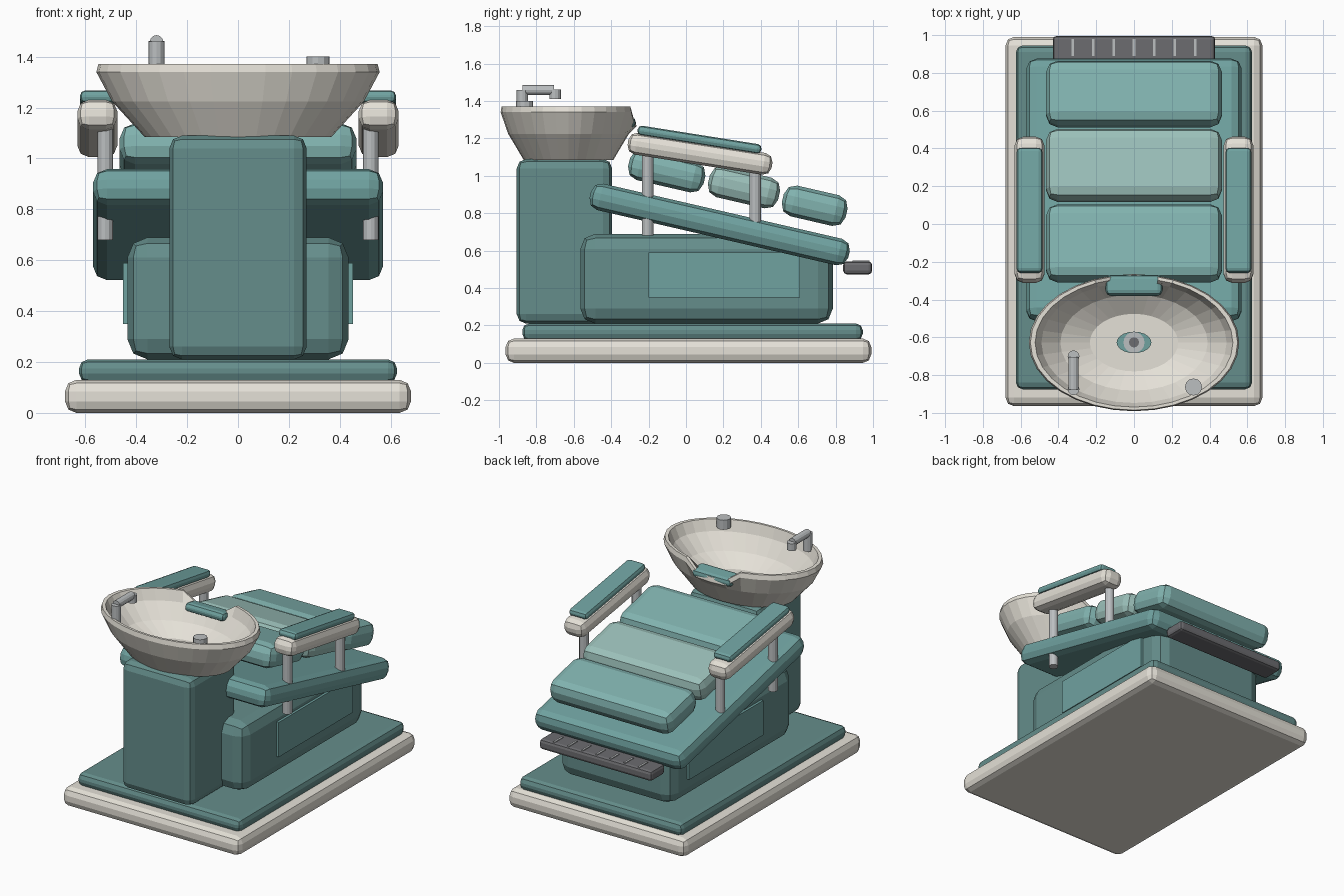
import bpy, bmesh, math
from mathutils import Matrix

if "Cube" in bpy.data.objects:
    bpy.data.objects.remove(bpy.data.objects["Cube"])

def mat(name, rgb):
    m = bpy.data.materials.new(name)
    m.diffuse_color = (*rgb, 1)
    m.use_nodes = True
    m.node_tree.nodes["Principled BSDF"].inputs["Base Color"].default_value = m.diffuse_color
    return m

DARK = mat("dark_teal", (0.13, 0.27, 0.26))
TEAL = mat("teal", (0.16, 0.36, 0.35))
SOFT = mat("cushion_teal", (0.22, 0.45, 0.43))
PALE = mat("pale_teal", (0.33, 0.53, 0.49))
CREAM = mat("cream", (0.78, 0.75, 0.68))
METAL = mat("metal", (0.5, 0.52, 0.53))
GREY = mat("dark_grey", (0.15, 0.15, 0.16))

def finish(name, bm, material, loc=(0, 0, 0), tilt=0):
    bmesh.ops.recalc_face_normals(bm, faces=bm.faces)
    me = bpy.data.meshes.new(name)
    bm.to_mesh(me)
    bm.free()
    me.materials.append(material)
    ob = bpy.data.objects.new(name, me)
    ob.location = loc
    ob.rotation_euler.x = math.radians(tilt)
    bpy.context.collection.objects.link(ob)
    return ob

def box(name, loc, size, material, bevel=0, tilt=0, segments=2):
    bm = bmesh.new()
    bmesh.ops.create_cube(bm, size=1, matrix=Matrix.Diagonal((*size, 1)))
    ob = finish(name, bm, material, loc, tilt)
    if bevel:
        mod = ob.modifiers.new("bevel", 'BEVEL')
        mod.width = bevel
        mod.segments = segments
    return ob

def rod(name, loc, radius, length, material, tilt=0, sides=12, squash=1):
    bm = bmesh.new()
    bmesh.ops.create_cone(bm, cap_ends=True, segments=sides, radius1=radius, radius2=radius,
                          depth=length, matrix=Matrix.Diagonal((1, squash, 1, 1)))
    return finish(name, bm, material, loc, tilt)

# Base plates, column and seat body
box("base_plate", (0, 0.013, 0.065), (1.36, 1.955, 0.13), CREAM, 0.045)
box("base_top", (0, 0.035, 0.165), (1.25, 1.82, 0.09), DARK, 0.035)
box("basin_column", (0, -0.65, 0.65), (0.54, 0.51, 0.88), DARK, 0.05)
box("seat_body", (0, 0.11, 0.45), (0.87, 1.35, 0.48), DARK, 0.08)

# Reclined bed and three cushions
box("bed_slab", (0, 0.18, 0.74), (1.14, 1.42, 0.145), TEAL, 0.055, -13)
box("head_cushion", (0, -0.103, 1.025), (0.93, 0.414, 0.165), SOFT, 0.06, -13)
box("middle_cushion", (0, 0.31, 0.938), (0.93, 0.385, 0.168), PALE, 0.06, -13)
box("leg_cushion", (0, 0.688, 0.84), (0.93, 0.35, 0.168), SOFT, 0.06, -13)

# Side panels, armrests and posts on both sides
for side, s in (("left", -1), ("right", 1)):
    box(f"{side}_panel", (s * 0.441, 0.205, 0.47), (0.022, 0.81, 0.24), TEAL)
    box(f"{side}_armrest", (s * 0.553, 0.075, 1.118), (0.157, 0.78, 0.118), CREAM, 0.045, -9)
    box(f"{side}_arm_pad", (s * 0.553, 0.072, 1.193), (0.137, 0.67, 0.052), TEAL, 0.022, -9)
    rod(f"{side}_front_post", (s * 0.522, -0.205, 0.91), 0.031, 0.46, METAL)
    rod(f"{side}_rear_post", (s * 0.522, 0.37, 0.88), 0.031, 0.36, METAL)

# Footrest with ridges
box("footrest", (0, 0.918, 0.508), (0.86, 0.155, 0.07), GREY, 0.02)
for i in range(7):
    box(f"footrest_ridge_{i + 1}", ((i - 3) * 0.108, 0.935, 0.544), (0.014, 0.09, 0.008), METAL)

# Oval basin turned from a profile, rim dipped at the neck
PROFILE = [(0.66, 1.085), (0.89, 1.225), (1, 1.34), (0.985, 1.372), (0.94, 1.372),
           (0.88, 1.30), (0.70, 1.20), (0.42, 1.13)]
N = 32
bm = bmesh.new()
rings = []
for f, z in PROFILE:
    ring = []
    for i in range(N):
        a = 2 * math.pi * i / N
        x, y = 0.557 * f * math.cos(a), 0.363 * f * math.sin(a)
        dip = 0.075 if z > 1.32 and y > 0 and abs(x) < 0.13 else 0
        ring.append(bm.verts.new((x, y, z - dip)))
    rings.append(ring)
for lo, hi in zip(rings, rings[1:]):
    for i in range(N):
        j = (i + 1) % N
        bm.faces.new((lo[i], lo[j], hi[j], hi[i]))
bm.faces.new(rings[0][::-1])
bm.faces.new(rings[-1])
finish("basin", bm, CREAM, (0, -0.628, 0))

# Neck rest and drain
box("neck_rest", (0, -0.325, 1.29), (0.30, 0.11, 0.06), TEAL, 0.025, -10)
rod("drain_plate", (0, -0.627, 1.133), 0.092, 0.012, TEAL, sides=20, squash=0.62)
rod("drain_ring", (0, -0.627, 1.137), 0.056, 0.014, METAL, sides=16)
rod("drain_hole", (0, -0.627, 1.140), 0.027, 0.014, GREY, sides=12)

# Faucet and knob
rod("faucet_stem", (-0.32, -0.875, 1.40), 0.031, 0.12, METAL)
rod("faucet_bar", (-0.32, -0.79, 1.458), 0.027, 0.17, METAL, tilt=90)
rod("faucet_nozzle", (-0.32, -0.70, 1.437), 0.031, 0.05, METAL)
rod("tap_knob", (0.315, -0.863, 1.367), 0.045, 0.066, METAL)
